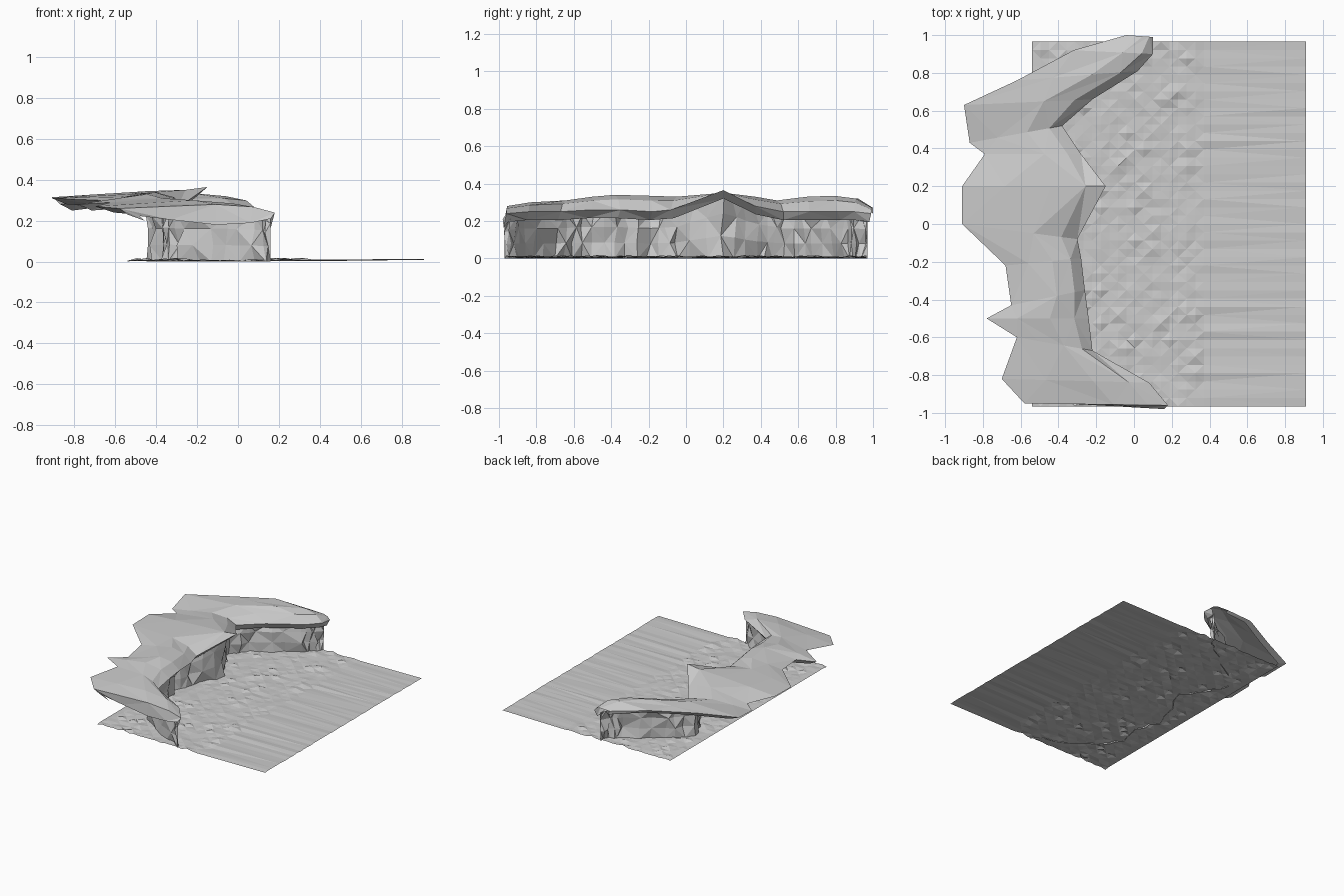
import bpy, random
from mathutils import Vector

if "Cube" in bpy.data.objects:
    bpy.data.objects.remove(bpy.data.objects["Cube"])

rng = random.Random(4)


def loft(name, rows):
    """Flat-shaded triangulated sheet through equal-length rows of points."""
    n = len(rows[0])
    verts = [tuple(p) for r in rows for p in r]
    faces = []
    for i in range(len(rows) - 1):
        for j in range(n - 1):
            a, b, c, d = i*n + j, i*n + j + 1, (i+1)*n + j + 1, (i+1)*n + j
            if (i + j) % 2:
                faces += [(a, d, c), (a, c, b)]
            else:
                faces += [(a, d, b), (d, c, b)]
    me = bpy.data.meshes.new(name)
    me.from_pydata(verts, [], faces)
    ob = bpy.data.objects.new(name, me)
    bpy.context.collection.objects.link(ob)
    return ob


# cliff stations, south to north: wall x,y / lip x,y,z / back x,y,z / crest z
stations = [
    (.16, -.97, .16, -.98, .21, -.54, -.94, .23, .18),
    (.12, -.94, .18, -.96, .24, -.58, -.95, .26, .28),
    (-.05, -.86, .08, -.84, .25, -.70, -.82, .27, .30),
    (-.28, -.70, -.22, -.67, .25, -.62, -.60, .29, .31),
    (-.36, -.55, -.24, -.50, .26, -.78, -.50, .28, .33),
    (-.32, -.38, -.26, -.35, .26, -.65, -.43, .29, .34),
    (-.42, -.20, -.28, -.18, .25, -.68, -.22, .30, .335),
    (-.38, -.05, -.30, -.08, .26, -.91, .00, .31, .33),
    (-.25, .20, -.15, .20, .365, -.91, .20, .315, .345),
    (-.38, .38, -.28, .37, .28, -.79, .37, .29, .33),
    (-.44, .52, -.38, .52, .25, -.87, .43, .28, .31),
    (-.30, .68, -.22, .66, .25, -.90, .63, .31, .33),
    (-.05, .84, .02, .81, .25, -.62, .76, .32, .335),
    (.03, .90, .10, .90, .25, -.32, .92, .32, .32),
    (.06, .97, .10, .99, .24, -.04, 1.0, .27, .27),
]

# overhanging canopy: curled underside, lip, crest, back edge
rows = []
for wx, wy, lx, ly, lz, bx, by, bz, cz in stations:
    lip, back, wall = Vector((lx, ly, lz)), Vector((bx, by, bz)), Vector((wx, wy, 0))
    inner = Vector((wx, wy, lz - .03))
    under = lip.lerp(inner, .5)
    under.z = lz - .045
    shoulder = lip.lerp(back, .14)
    shoulder.z = lz + (cz - lz) * .7
    crest = lip.lerp(back, .38)
    crest.z = cz
    mid = lip.lerp(back, .7)
    mid.z = (cz + bz) / 2
    skirt = back.lerp(lip, .12)
    skirt.z = bz - .03
    rows.append([inner, under, lip, shoulder, crest, mid, back, skirt])
loft("rock_canopy", rows)

# faceted cliff wall below the canopy
rows = []
steps = 3
for i in range((len(stations) - 1) * steps + 1):
    k = min(i // steps, len(stations) - 2)
    t = i / steps - k
    s = [a + (b - a) * t for a, b in zip(stations[k], stations[k + 1])]
    edge = i in (0, (len(stations) - 1) * steps)
    row = []
    for f in (0, .35, .7, 1):
        j = 0 if edge else .022
        row.append((s[0] + rng.uniform(-j, j), s[1] + rng.uniform(-j, j) * .7,
                    f * (s[4] - .02)))
    rows.append(row)
loft("cliff_wall", rows)

# bumpy sand near the cliff, long streaks toward the water
nx, ny = 20, 44
rows = []
for i in range(nx + 2):
    x = .91 if i > nx else -.54 + .91 * i / nx
    row = []
    for j in range(ny + 1):
        y = -.965 + 1.93 * j / ny
        z = .008 if i > nx else .006 + rng.uniform(-.004, .004)
        if 0 < i < nx and rng.random() < .08:
            z = .017
        if i > nx:
            z += rng.uniform(0, .006)
        row.append((x, y, z if 0 < i else .005))
    rows.append(row)
rows[0][0] = (-.54, -.965, 0)
loft("beach_ground", rows)
